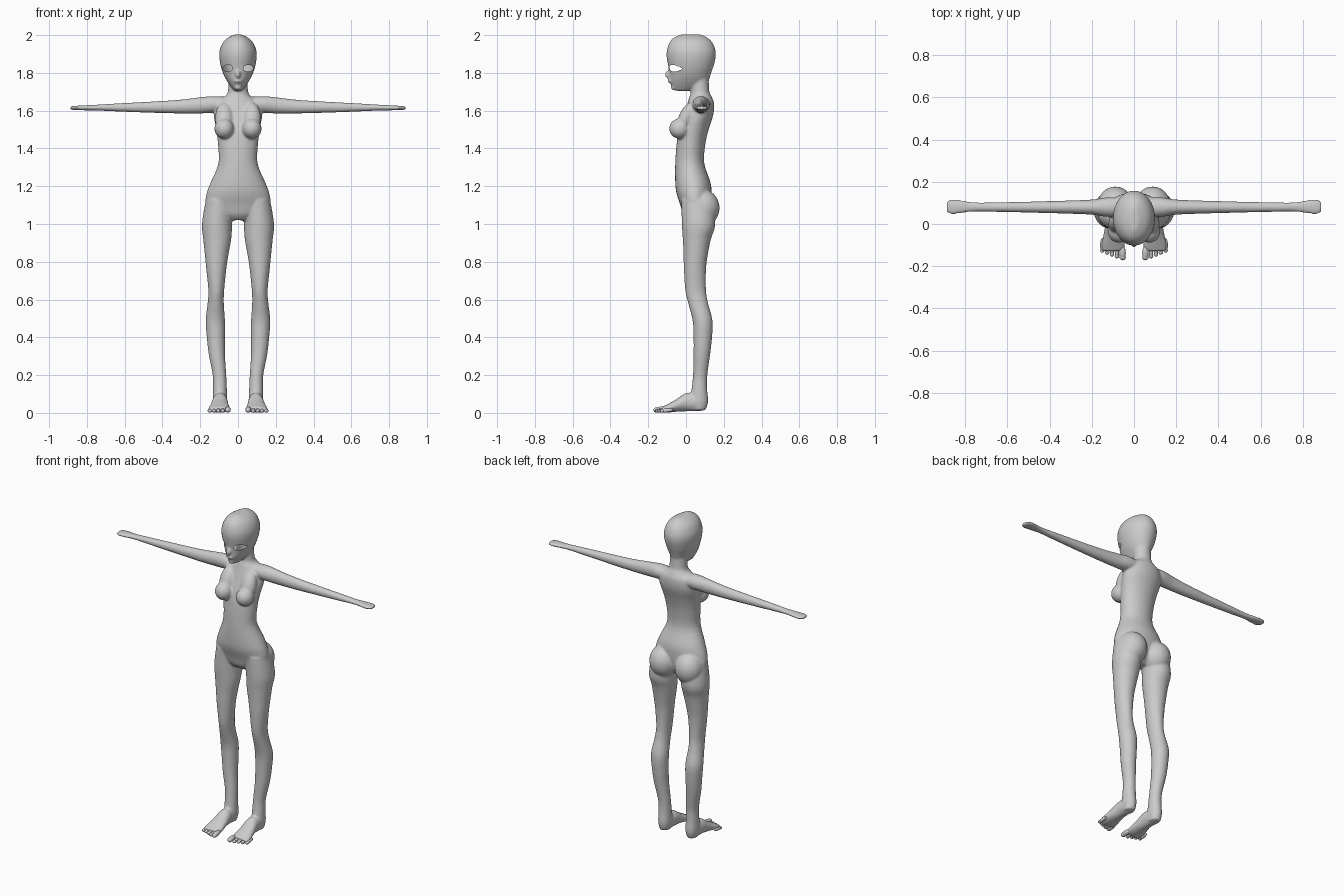
import bpy
import bmesh
from math import sin, cos, pi, hypot
from mathutils import Vector, Matrix, Euler

cube = bpy.data.objects.get("Cube")
if cube:
    bpy.data.objects.remove(cube, do_unlink=True)

# One matte grey for the whole figure
grey = bpy.data.materials.new("clay_grey")
grey.use_nodes = True
grey.diffuse_color = (0.6, 0.6, 0.6, 1)
grey.node_tree.nodes["Principled BSDF"].inputs["Base Color"].default_value = grey.diffuse_color


def spline_rows(rows, steps=4):
    """Catmull-Rom interpolation between profile rows."""
    result = []
    for i in range(len(rows) - 1):
        around = (rows[max(i - 1, 0)], rows[i], rows[i + 1], rows[min(i + 2, len(rows) - 1)])
        for s in range(steps):
            t = s / steps
            result.append([
                b + 0.5 * t * (c - a + t * (2 * a - 5 * b + 4 * c - d + t * (3 * (b - c) + d - a)))
                for a, b, c, d in zip(*around)])
    result.append(rows[-1])
    return result


def loft(bm, rows, place, sides=32):
    """Skin elliptical rings; place() turns a row into centre and two radii."""
    rings = []
    for row in spline_rows(rows):
        centre, u, v = (Vector(p) for p in place(*row))
        angles = [2 * pi * k / sides for k in range(sides)]
        rings.append([bm.verts.new(centre + u * cos(a) + v * sin(a)) for a in angles])
    for low, high in zip(rings, rings[1:]):
        for k in range(sides):
            n = (k + 1) % sides
            bm.faces.new((low[k], low[n], high[n], high[k]))
    bm.faces.new(rings[0])
    bm.faces.new(rings[-1])


def ellipsoid(bm, centre, radii, tilt=0.0):
    matrix = Matrix.LocRotScale(Vector(centre), Euler((tilt, 0, 0)), Vector(radii))
    bmesh.ops.create_uvsphere(bm, u_segments=24, v_segments=16, radius=1, matrix=matrix)


def finish(bm, name):
    bmesh.ops.recalc_face_normals(bm, faces=bm.faces)
    for face in bm.faces:
        face.smooth = True
    mesh = bpy.data.meshes.new(name)
    bm.to_mesh(mesh)
    bm.free()
    mesh.materials.append(grey)
    obj = bpy.data.objects.new(name, mesh)
    bpy.context.collection.objects.link(obj)
    return obj


def upright(z, width, front, back):
    return (0, (front + back) / 2, z), (width, 0, 0), (0, (back - front) / 2, 0)


body = bmesh.new()

# Torso and neck: height, half width, front, back
torso = [
    (1.02, .06, .01, .08), (1.05, .12, -.015, .115), (1.10, .17, -.03, .13),
    (1.16, .167, -.05, .135), (1.22, .145, -.057, .13), (1.32, .104, -.057, .097),
    (1.42, .106, -.05, .102), (1.50, .116, -.038, .12), (1.58, .128, -.012, .145),
    (1.64, .115, .008, .148), (1.675, .07, .018, .135), (1.70, .054, .025, .124),
    (1.77, .05, .025, .12)]
loft(body, torso, upright)

# Head: height, half width, front, back
head = [
    (1.705, .02, -.055, .02), (1.73, .04, -.077, .09), (1.76, .06, -.087, .12),
    (1.79, .076, -.088, .13), (1.83, .09, -.093, .144), (1.88, .099, -.102, .157),
    (1.92, .097, -.101, .156), (1.96, .08, -.088, .14), (1.985, .055, -.066, .115),
    (2.003, .02, -.03, .08)]
loft(body, head, upright)

# Nose, lips and chin
ellipsoid(body, (0, -.089, 1.79), (.013, .024, .022), -.35)
ellipsoid(body, (0, -.083, 1.757), (.022, .014, .011))
ellipsoid(body, (0, -.062, 1.722), (.02, .018, .014))

arm = [  # reach, height, vertical radius, depth, depth radius
    (.06, 1.632, .04, .08, .045), (.13, 1.633, .044, .08, .046), (.20, 1.628, .043, .08, .036),
    (.32, 1.621, .036, .08, .031), (.50, 1.618, .028, .08, .026), (.65, 1.617, .021, .08, .023),
    (.76, 1.616, .015, .081, .022), (.82, 1.615, .013, .082, .031), (.865, 1.614, .011, .082, .036),
    (.888, 1.614, .008, .082, .024)]
leg = [  # height, centre, half width, front, back
    (1.13, .10, .07, -.025, .14), (1.0, .111, .08, -.022, .155), (.92, .11, .074, -.017, .132),
    (.84, .113, .063, -.013, .116), (.76, .115, .053, -.011, .106), (.65, .115, .042, -.004, .106),
    (.58, .118, .043, .012, .117), (.49, .12, .051, .035, .14), (.40, .117, .048, .04, .138),
    (.31, .112, .043, .04, .128), (.20, .098, .036, .037, .113), (.13, .096, .037, .03, .112),
    (.06, .095, .038, .02, .117), (.015, .095, .03, .03, .105)]
foot = [  # depth, centre, half width, top, bottom
    (.09, .095, .028, .07, .012), (.05, .095, .037, .10, .008), (.0, .095, .041, .105, .008),
    (-.05, .097, .048, .073, .006), (-.10, .099, .057, .045, .001), (-.128, .1, .053, .03, .001)]

for side in (1, -1):
    # Arm and mitten hand
    loft(body, arm, lambda x, z, rz, y, ry: ((side * x, y, z), (0, ry, 0), (0, 0, rz)))
    # Leg and foot
    loft(body, leg, lambda z, x, w, front, back: (
        (side * x, (front + back) / 2, z), (w, 0, 0), (0, (back - front) / 2, 0)))
    loft(body, foot, lambda y, x, w, top, bottom: (
        (side * x, y, (top + bottom) / 2), (w, 0, 0), (0, 0, (top - bottom) / 2)))
    # Chest and hip volumes
    ellipsoid(body, (side * .073, -.033, 1.505), (.052, .056, .054))
    ellipsoid(body, (side * .073, .0, 1.56), (.048, .04, .09), -.4)
    ellipsoid(body, (side * .088, .088, 1.085), (.086, .09, .098))

# Fuse the parts into one soft skin
source = finish(body, "body_source")
fuse = source.modifiers.new("fuse", 'REMESH')
fuse.mode = 'VOXEL'
fuse.voxel_size = .006
blend = source.modifiers.new("blend", 'SMOOTH')
blend.factor = .5
blend.iterations = 7
evaluated = source.evaluated_get(bpy.context.evaluated_depsgraph_get())
skin = bmesh.new()
skin.from_mesh(evaluated.to_mesh())
evaluated.to_mesh_clear()
bpy.data.objects.remove(source, do_unlink=True)

# Open eye holes, with rims drawn onto clean ovals
EYE_X, EYE_Z, EYE_W, EYE_H = .054, 1.825, .026, .018


def eye_offset(point):
    return (abs(point.x) - EYE_X) / EYE_W, (point.z - EYE_Z) / EYE_H


holes = [f for f in skin.faces
         if f.calc_center_median().y < .02 and hypot(*eye_offset(f.calc_center_median())) < 1]
bmesh.ops.delete(skin, geom=holes, context='FACES')
for vert in skin.verts:
    if vert.is_boundary:
        dx, dz = eye_offset(vert.co)
        size = hypot(dx, dz)
        sign = 1 if vert.co.x > 0 else -1
        vert.co.x = sign * (EYE_X + EYE_W * dx / size)
        vert.co.z = EYE_Z + EYE_H * dz / size
finish(skin, "body")

# Toes: a larger inner toe and four small ones
for label, side in (("left", 1), ("right", -1)):
    toes = bmesh.new()
    for i in range(5):
        radius = .015 if i == 0 else .0105
        tip = -.172 + .009 * i
        x = side * (.054 + .023 * i + (.004 if i else 0))
        ellipsoid(toes, (x, tip + .035, radius + .003), (radius, .035, radius), .1)
        ellipsoid(toes, (x, tip + radius, radius), (radius, radius, radius * .9))
    finish(toes, label + "_toes")
